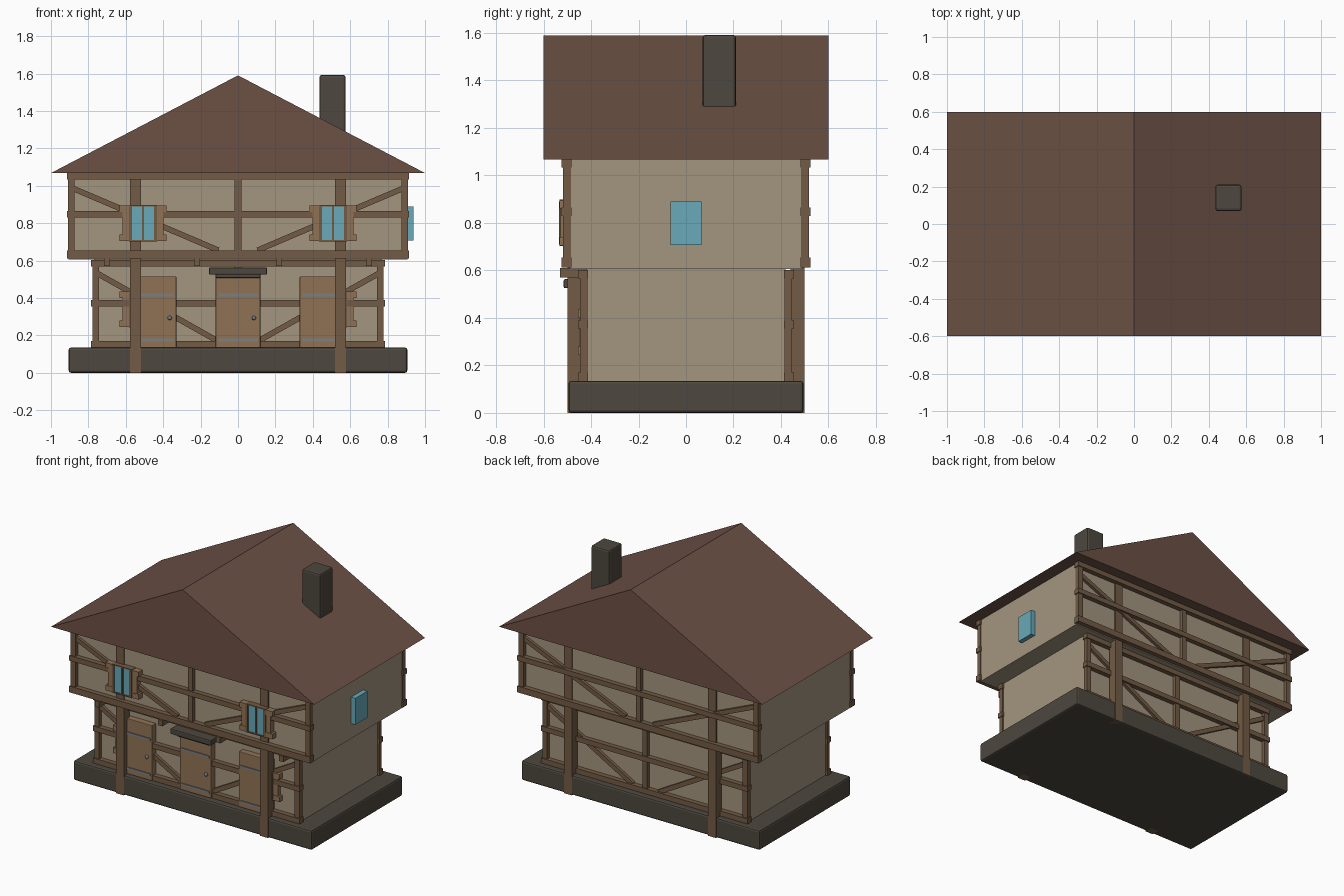
import bpy, bmesh, math
from mathutils import Vector, Matrix

if "Cube" in bpy.data.objects:
    bpy.data.objects.remove(bpy.data.objects["Cube"])


def mat(name, r, g, b):
    m = bpy.data.materials.new(name)
    m.diffuse_color = (r, g, b, 1)
    m.use_nodes = True
    m.node_tree.nodes["Principled BSDF"].inputs["Base Color"].default_value = m.diffuse_color
    return m


ROOF = mat("roof_tile", 0.15, 0.082, 0.06)
WALL = mat("plaster", 0.37, 0.30, 0.21)
WOOD = mat("timber", 0.17, 0.105, 0.06)
DOOR = mat("door_wood", 0.28, 0.17, 0.09)
STONE = mat("stone", 0.075, 0.065, 0.05)
GLASS = mat("glass", 0.14, 0.40, 0.48)
METAL = mat("iron", 0.2, 0.21, 0.22)


def finish(name, bm, m):
    bmesh.ops.recalc_face_normals(bm, faces=bm.faces)
    me = bpy.data.meshes.new(name)
    bm.to_mesh(me)
    bm.free()
    me.materials.append(m)
    ob = bpy.data.objects.new(name, me)
    bpy.context.collection.objects.link(ob)
    return ob


def box(name, xs, ys, zs, m, bevel=0.0):
    """Box from min/max ranges, with optional bevelled edges."""
    c = [(a + b) / 2 for a, b in (xs, ys, zs)]
    s = [abs(b - a) for a, b in (xs, ys, zs)]
    bm = bmesh.new()
    bmesh.ops.create_cube(bm, size=1, matrix=Matrix.Translation(c) @ Matrix.Diagonal((*s, 1)))
    ob = finish(name, bm, m)
    if bevel:
        mod = ob.modifiers.new("bevel", "BEVEL")
        mod.width, mod.segments = bevel, 2
    return ob


def prism(name, profile, y0, y1, m):
    """Extrude an x-z profile along y."""
    bm = bmesh.new()
    f = bm.faces.new([bm.verts.new((x, y0, z)) for x, z in profile])
    r = bmesh.ops.extrude_face_region(bm, geom=[f])
    vs = [v for v in r["geom"] if isinstance(v, bmesh.types.BMVert)]
    bmesh.ops.translate(bm, verts=vs, vec=(0, y1 - y0, 0))
    return finish(name, bm, m)


def brace(name, a, b, w, y0, y1, m):
    """Diagonal beam between two x-z points."""
    d = (Vector(b) - Vector(a)).normalized()
    n = Vector((-d.y, d.x)) * w / 2
    a, b = Vector(a), Vector(b)
    return prism(name, [a - n, b - n, b + n, a + n], y0, y1, m)


# Main masses
box("stone_base", (-.905, .905), (-.495, .495), (0, .135), STONE, .012)
box("lower_walls", (-.77, .77), (-.42, .42), (.12, .61), WALL)
box("upper_walls", (-.905, .905), (-.49, .49), (.605, 1.075), WALL)
prism("roof", [(-1, 1.068), (1, 1.068), (0, 1.59)], -.6, .6, ROOF)
box("chimney", (.435, .575), (.07, .21), (1.2, 1.592), STONE, .012)

# Timber framing on the front and back of both storeys
storeys = [
    # name, half width, wall y, rail z ranges, brace start, brace end
    ("lower", .785, .42, [(.135, .17), (.355, .39), (.567, .602)], (-.75, .53), (-.1, .165)),
    ("upper", .915, .49, [(.612, .655), (.83, .865), (1.034, 1.07)], (-.88, .985), (-.105, .655)),
]
for side, s in (("front", -1), ("back", 1)):
    for name, hw, y, rails, a, b in storeys:
        tag = f"{side}_{name}"
        for i, zs in enumerate(rails):
            box(f"{tag}_rail_{i}", (-hw, hw), (s * (y - .008), s * (y + .034)), zs, WOOD)
        z = (rails[0][0], rails[-1][1])
        for k in (-1, 1):
            box(f"{tag}_corner_post", (k * (hw - .042), k * (hw - .006)),
                (s * (y - .005), s * (y + .027)), z, WOOD)
            brace(f"{tag}_brace", (-k * a[0], a[1]), (-k * b[0], b[1]), .03,
                  s * (y - .005), s * (y + .02), WOOD)
        box(f"{tag}_centre_post", (-.018, .018), (s * (y - .005), s * (y + .027)), z, WOOD)
    # Tall supporting posts
    for k in (-1, 1):
        box(f"{side}_tall_post", (k * .548 - .03, k * .548 + .03),
            (s * .44, s * .4985), (0, 1.034), WOOD)

# Joist ends under the front overhang
for x in (-.7, -.22, .22, .7):
    box("joist_end", (x - .016, x + .016), (-.53, -.42), (.57, .61), WOOD)


def door(x):
    box("door", (x - .12, x + .12), (-.462, -.41), (.135, .515), DOOR, .004)
    for z in (.175, .417):
        box("door_strap", (x - .105, x + .108), (-.468, -.455), (z - .008, z + .008), METAL)
    bm = bmesh.new()
    bmesh.ops.create_uvsphere(bm, u_segments=10, v_segments=6, radius=.012,
                              matrix=Matrix.Translation((x + .085, -.468, .293)))
    finish("door_knob", bm, METAL)


for x in (-.45, 0, .45):
    door(x)

# Canopy over the middle door
box("canopy", (-.155, .155), (-.515, -.42), (.525, .563), STONE, .006)
box("canopy_lintel", (-.12, .12), (-.49, -.42), (.508, .53), STONE, .004)


def window(x, y, z, d):
    """Shuttered window centred at x, z on a wall at y; d is its depth."""
    h = .09
    box("window_glass", (x - .065, x + .065), (y, y - d + .008), (z - h, z + h), GLASS)
    box("window_mullion", (x - .006, x + .006), (y, y - d), (z - h, z + h), WOOD)
    for k in (-1, 1):
        box("window_jamb", (x + k * .06, x + k * .075), (y, y - d), (z - h, z + h), WOOD)
        box("shutter", (x + k * .07, x + k * .11), (y, y - d + .006), (z - h, z + h), DOOR)
        box("window_rail", (x - .075, x + .075), (y, y - d + .003),
            (z + k * h, z + k * (h + .008)), WOOD)
        for j in (-1, 1):
            box("shutter_batten", (x + k * .07, x + k * .125), (y, y - d + .003),
                (z + j * .06, z + j * .095), DOOR)


for k in (-1, 1):
    window(k * .508, -.485, .8, .05)
    window(k * .508, -.415, .34, .042)

# Window on the right wall only
box("side_window", (.9, .937), (-.065, .065), (.708, .89), GLASS)
